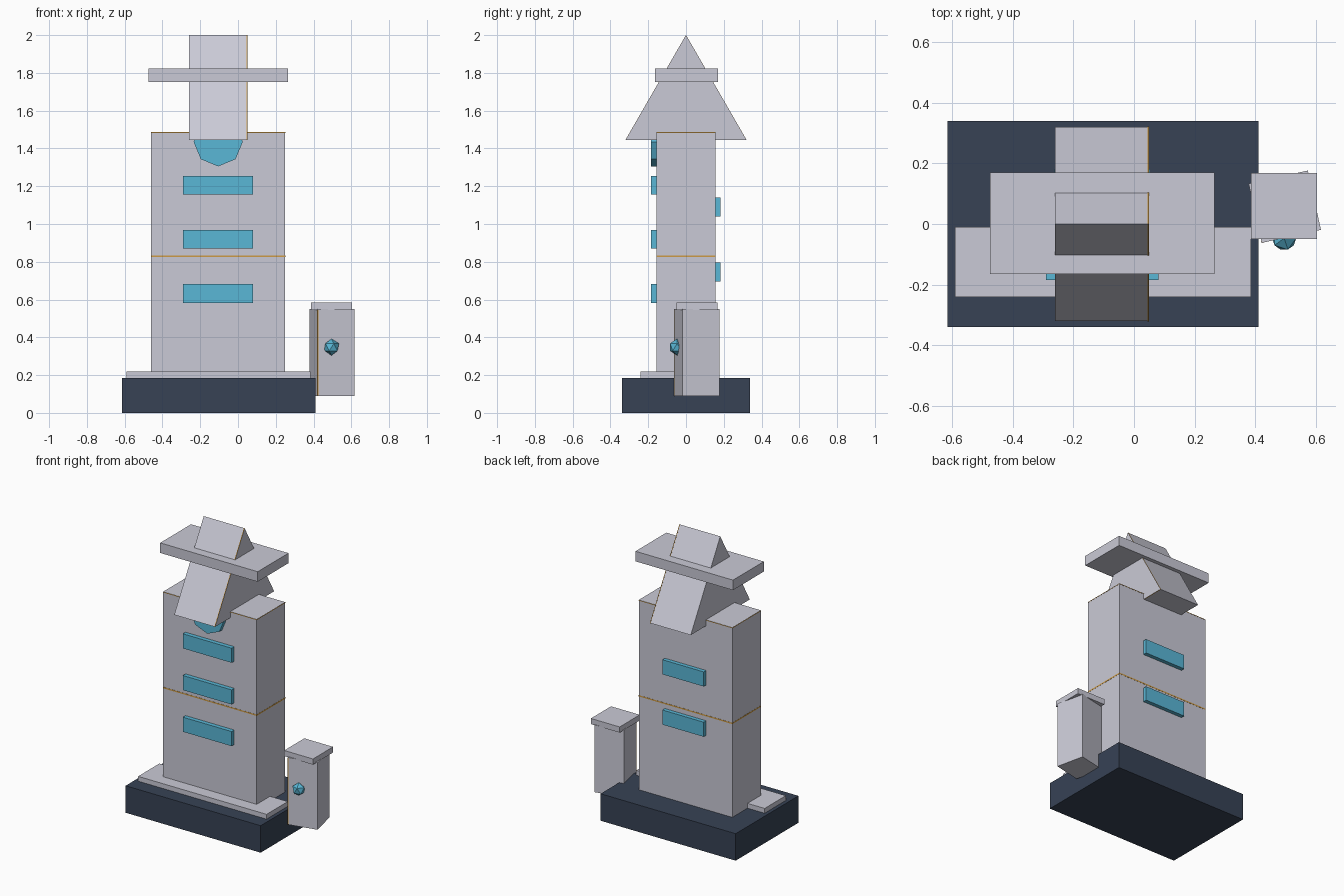
import bpy, bmesh, math
from mathutils import Matrix

if "Cube" in bpy.data.objects:
    bpy.data.objects.remove(bpy.data.objects["Cube"])


def srgb(r, g, b):
    lin = lambda c: ((c / 255 + 0.055) / 1.055) ** 2.4 if c > 10 else c / 3294
    return (lin(r), lin(g), lin(b), 1.0)


def material(name, *rgb):
    m = bpy.data.materials.new(name)
    m.diffuse_color = srgb(*rgb)
    m.use_nodes = True
    m.node_tree.nodes["Principled BSDF"].inputs["Base Color"].default_value = m.diffuse_color
    return m


GREY = material("pale grey stone", 202, 202, 214)
NAVY = material("dark navy", 55, 66, 85)
CYAN = material("cyan glass", 90, 183, 214)
GOLD = material("gold trim", 205, 155, 70)


def finish(name, bm, mat):
    bmesh.ops.recalc_face_normals(bm, faces=bm.faces)
    me = bpy.data.meshes.new(name)
    bm.to_mesh(me)
    bm.free()
    me.materials.append(mat)
    ob = bpy.data.objects.new(name, me)
    bpy.context.collection.objects.link(ob)
    return ob


def box(name, x, y, z, mat):
    """Box from (min, max) ranges on each axis."""
    bm = bmesh.new()
    bmesh.ops.create_cube(bm, size=1)
    for v in bm.verts:
        v.co = [r[0] + (c + 0.5) * (r[1] - r[0]) for c, r in zip(v.co, (x, y, z))]
    return finish(name, bm, mat)


def gable(name, x, half, z0, z1, mat):
    """Triangular prism with its ridge along x."""
    bm = bmesh.new()
    ends = [[bm.verts.new((px, py, pz)) for py, pz in ((-half, z0), (half, z0), (0, z1))]
            for px in x]
    bm.faces.new(ends[0])
    bm.faces.new(ends[1])
    for i in range(3):
        j = (i + 1) % 3
        bm.faces.new((ends[0][i], ends[0][j], ends[1][j], ends[1][i]))
    return finish(name, bm, mat)


# Base and front step
box("base", (-0.615, 0.41), (-0.34, 0.34), (0, 0.185), NAVY)
box("front_step", (-0.59, 0.385), (-0.24, -0.01), (0.18, 0.218), GREY)

# Tower body with thin gold seam and top edge
BX, BY, E = (-0.46, 0.25), (-0.155, 0.155), 0.001
box("tower_body", BX, BY, (0.18, 1.487), GREY)
for name, z in (("seam_band", (0.825, 0.834)), ("top_edge_trim", (1.482, 1.486))):
    box(name, (BX[0] - E, BX[1] + E), (BY[0] - E, BY[1] + E), z, GOLD)

# Window plates on the front and back
for i, z in enumerate((0.583, 0.869, 1.155)):
    box(f"front_window_{i + 1}", (-0.29, 0.08), (-0.184, -0.15), (z, z + 0.1), CYAN)
for i, z in enumerate((0.695, 1.04)):
    box(f"back_window_{i + 1}", (-0.262, 0.052), (0.15, 0.182), (z, z + 0.1), CYAN)

# Octagonal window tucked beneath the roof
bm = bmesh.new()
bmesh.ops.create_cone(bm, cap_ends=True, segments=8, radius1=0.13, radius2=0.13, depth=0.034)
bmesh.ops.transform(bm, verts=bm.verts, matrix=Matrix.Translation((-0.105, -0.167, 1.435))
                    @ Matrix.Rotation(math.pi / 2, 4, 'X'))
finish("octagon_window", bm, CYAN)

# Gable roof, gold verge on its right side, and the slab through it
gable("gable_roof", (-0.26, 0.05), 0.32, 1.445, 2.0, GREY)
gable("roof_verge_trim", (0.045, 0.0495), 0.321, 1.4445, 2.001, GOLD)
box("roof_slab", (-0.475, 0.265), (-0.165, 0.169), (1.753, 1.822), GREY)

# Turned side post with gold corner strip, square cap and faceted gem
PLACE = Matrix.Translation((0.497, 0.057, 0)) @ Matrix.Rotation(math.radians(12.5), 4, 'Z')
post = box("side_post", (-0.1, 0.1), (-0.1, 0.1), (0.09, 0.55), GREY)
strip = box("post_corner_trim", (-0.101, -0.094), (-0.101, -0.094), (0.092, 0.546), GOLD)
for ob in (post, strip):
    ob.data.transform(PLACE)
box("post_cap", (0.386, 0.604), (-0.05, 0.168), (0.545, 0.584), GREY)

bm = bmesh.new()
bmesh.ops.create_icosphere(bm, subdivisions=1, radius=0.044,
                           matrix=Matrix.Translation((0.495, -0.047, 0.348)))
finish("post_gem", bm, CYAN)
